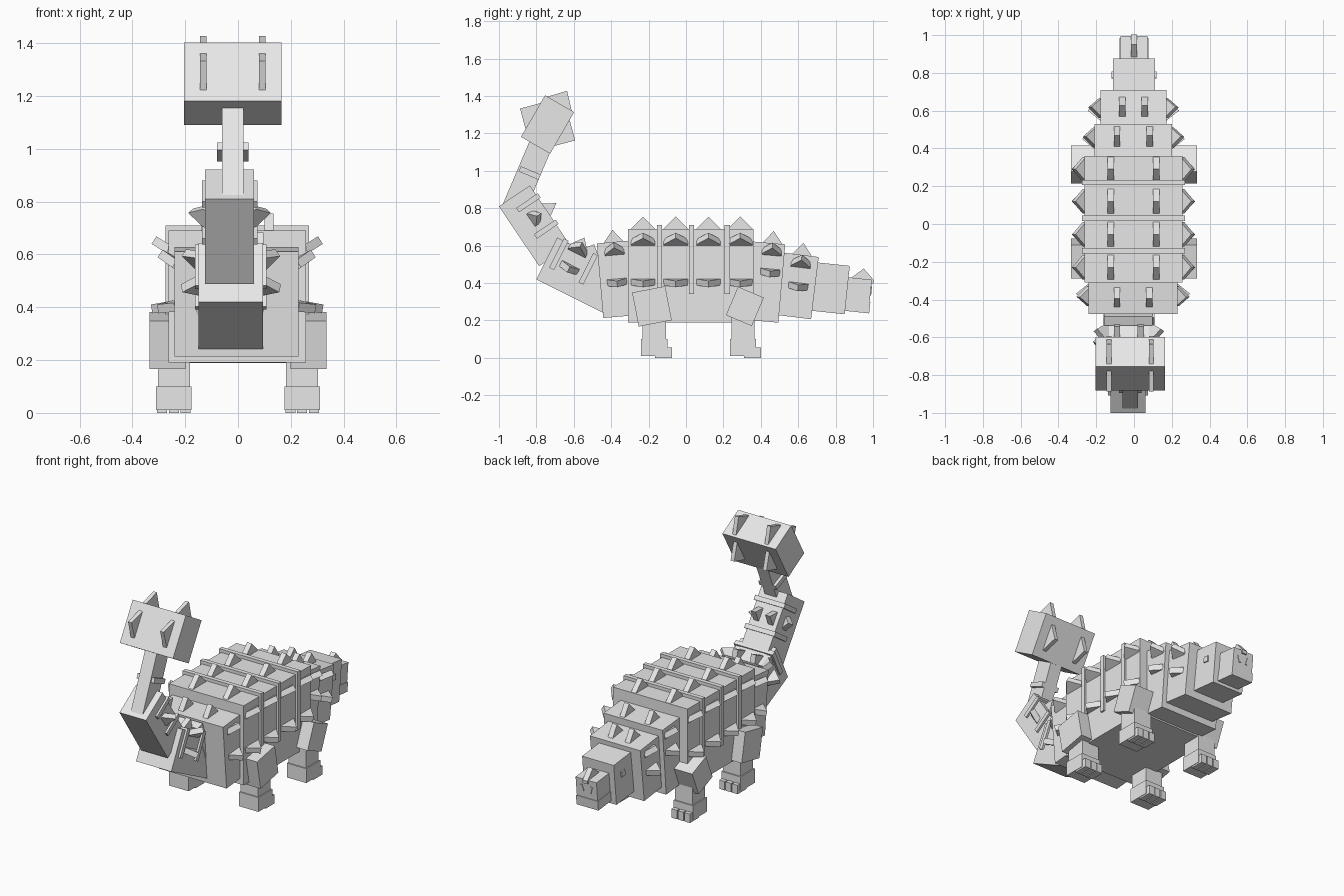
import bpy, bmesh
from math import radians
from mathutils import Matrix, Vector

cube = bpy.data.objects.get("Cube")
if cube:
    bpy.data.objects.remove(cube, do_unlink=True)

grey = bpy.data.materials.new("plain_grey")
grey.use_nodes = True
grey.diffuse_color = (0.8, 0.8, 0.8, 1)
grey.node_tree.nodes["Principled BSDF"].inputs["Base Color"].default_value = (0.8, 0.8, 0.8, 1)


def add_object(name, bm):
    bmesh.ops.recalc_face_normals(bm, faces=bm.faces)
    mesh = bpy.data.meshes.new(name)
    bm.to_mesh(mesh)
    bm.free()
    mesh.materials.append(grey)
    bpy.context.collection.objects.link(bpy.data.objects.new(name, mesh))


def frame(x, y, z, tilt=0):
    return Matrix.Translation((x, y, z)) @ Matrix.Rotation(radians(tilt), 4, 'X')


def box(name, place, size, offset=(0, 0, 0)):
    bm = bmesh.new()
    m = place @ Matrix.Translation(offset) @ Matrix.Diagonal((*size, 1))
    bmesh.ops.create_cube(bm, size=1, matrix=m)
    add_object(name, bm)


def spike(name, place, length=0.12, height=0.065, thick=0.034):
    """Triangular wedge whose base is sunk a little into the surface."""
    bm = bmesh.new()
    profile = [(-length / 2, -0.02), (length / 2, -0.02), (length / 2, 0), (0, height), (-length / 2, 0)]
    face = bm.faces.new([bm.verts.new((-thick / 2, y, z)) for y, z in profile])
    grown = bmesh.ops.extrude_face_region(bm, geom=[face])["geom"]
    bmesh.ops.translate(bm, verts=[v for v in grown if isinstance(v, bmesh.types.BMVert)], vec=(thick, 0, 0))
    bmesh.ops.transform(bm, matrix=place, verts=bm.verts)
    add_object(name, bm)


def armour(name, place, size, y, top_x, high, low, length=0.12):
    """One row of wedges: a top pair, an upper side pair and a lower side pair."""
    for side, tag in ((1, "left"), (-1, "right")):
        rows = [("top", side * top_x, size[2] / 2, 0)]
        if high is not None:
            rows.append(("upper", side * size[0] / 2, high, 58))
        if low is not None:
            rows.append(("lower", side * size[0] / 2, low, 100))
        for row, x, z, turn in rows:
            m = place @ Matrix.Translation((x, y, z)) @ Matrix.Rotation(radians(side * turn), 4, 'Y')
            spike(f"{name}_{row}_spike_{tag}", m, length)


# Torso with three armour bands and four spike rows
torso_size = (0.52, 0.67, 0.50)
torso = frame(-0.003, 0.025, 0.44)
box("torso", torso, torso_size)
for y in (-0.142, 0.03, 0.22):
    box("torso_band", frame(-0.003, y, 0.525), (0.545, 0.028, 0.37))
for y in (-0.255, -0.08, 0.095, 0.265):
    armour("torso", torso, torso_size, y, 0.12, 0.18, -0.035, 0.13)

# Segments in front of and behind the torso: name, frame, size, spike row settings
segments = [
    ("chest", frame(-0.003, 0.425, 0.405, -5), (0.41, 0.175, 0.42), (0.02, 0.087, 0.165, 0.055)),
    ("neck", frame(-0.003, 0.59, 0.385, -7), (0.35, 0.20, 0.335), (0.01, 0.06, 0.12, 0.0)),
    ("tail_base", frame(-0.005, -0.37, 0.42, 5), (0.47, 0.18, 0.40), (0.0, 0.085, 0.15, -0.015)),
    ("tail_middle", frame(-0.027, -0.554, 0.436, -26.6), (0.245, 0.425, 0.25), (-0.083, 0.063, 0.115, 0.01)),
    ("tail_upper", frame(-0.032, -0.81, 0.706, -56), (0.185, 0.385, 0.20), (-0.035, 0.05, 0.02, None)),
]
for name, place, size, row in segments:
    box(name, place, size)
    armour(name, place, size, *row, length=0.105 if name != "tail_upper" else 0.08)

# Thin armour bands on the tail
for name, index, ys in (("tail_middle_band", 3, (-0.165, 0.01)), ("tail_upper_band", 4, (-0.12, 0.05))):
    _, place, size, _ = segments[index]
    for y in ys:
        box(name, place, (size[0] + 0.025, 0.028, size[2] * 0.7), (0, y, size[2] * 0.15 + 0.012))
box("tail_collar", frame(-0.03, -0.475, 0.49, 20), (0.255, 0.05, 0.23))

# Head, snout, eyes, nostrils and nose horn
head = frame(0, 0.77, 0.372, -6)
box("head", head, (0.22, 0.185, 0.26))
snout = frame(0, 0.915, 0.335, -6)
box("snout", snout, (0.145, 0.14, 0.18))
box("lower_jaw", snout, (0.152, 0.14, 0.06), (0, 0.004, -0.06))
spike("nose_horn", snout @ Matrix.Translation((0, 0.02, 0.09)), 0.12, 0.055)
for side in (1, -1):
    box("eye", head, (0.012, 0.035, 0.035), (side * 0.112, 0.015, 0.04))
    nostril = snout @ Matrix.Translation((side * 0.03, 0.07, 0.03)) @ Matrix.Rotation(radians(side * 15), 4, 'Y')
    box("nostril", nostril, (0.014, 0.009, 0.045))

# Tail stalk and spiked club
stalk = frame(-0.02, -0.84, 0.99, -23)
box("tail_stalk", stalk, (0.082, 0.125, 0.42))
box("stalk_band", stalk, (0.12, 0.115, 0.03), (0, 0.005, 0))
club = frame(-0.02, -0.74, 1.2475, -30)
box("tail_club", club, (0.37, 0.18, 0.257))
for x in (-0.112, 0.112):
    for face, turn, reach, length in (("top", 0, 0.128, 0.15), ("back", 90, 0.09, 0.16), ("front", -90, 0.09, 0.16)):
        m = club @ Matrix.Translation((x, 0, 0)) @ Matrix.Rotation(radians(turn), 4, 'X')
        spike(f"club_{face}_spike", m @ Matrix.Translation((0, 0, reach)), length, 0.08, 0.025)

# Legs with shins, feet and three toes each
for side, tag in ((1, "left"), (-1, "right")):
    for end, y, thigh_y, tilt, size in (
        ("front", 0.305, 0.315, -23, (0.135, 0.15, 0.165)),
        ("rear", -0.17, -0.182, 11, (0.135, 0.18, 0.185)),
    ):
        name = f"{end}_leg_{tag}"
        box(name + "_thigh", frame(side * 0.267, thigh_y, 0.275, tilt), size)
        box(name + "_shin", frame(side * 0.242, y, 0.15), (0.122, 0.125, 0.14))
        box(name + "_foot", frame(side * 0.243, y, 0.055), (0.135, 0.14, 0.09))
        for toe in (-1, 0, 1):
            box(name + "_toe", frame(side * 0.243 + toe * 0.045, y + 0.05, 0.028), (0.038, 0.09, 0.056))
